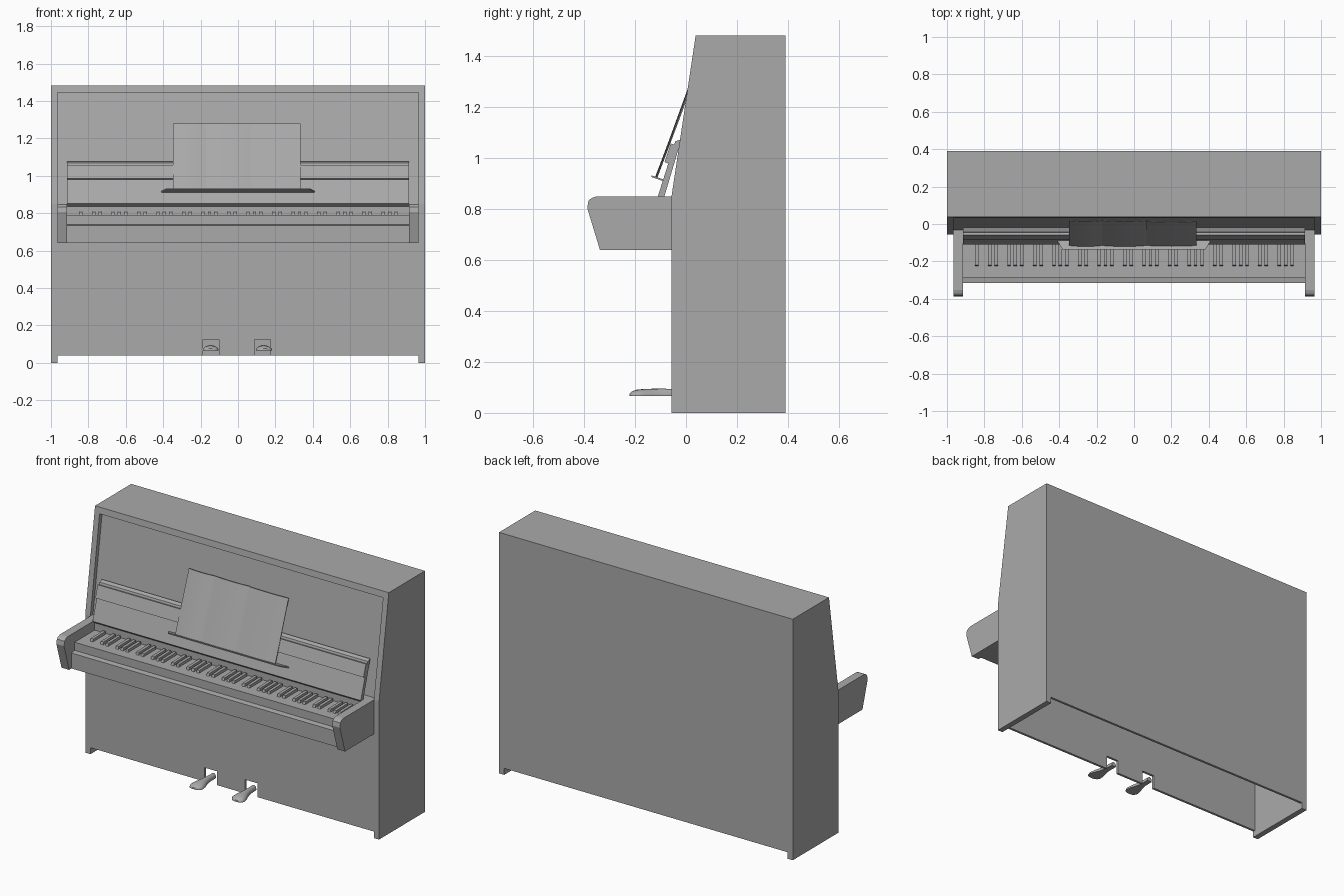
import bpy, bmesh, math
from mathutils import Vector

cube = bpy.data.objects.get("Cube")
if cube:
    bpy.data.objects.remove(cube, do_unlink=True)

grey = bpy.data.materials.new("plain_grey")
grey.use_nodes = True
COLOUR = (0.4, 0.4, 0.4, 1)
grey.diffuse_color = COLOUR
grey.node_tree.nodes["Principled BSDF"].inputs["Base Color"].default_value = COLOUR


def make(name, bm):
    """Turn a bmesh into a coloured object."""
    bmesh.ops.recalc_face_normals(bm, faces=bm.faces)
    mesh = bpy.data.meshes.new(name)
    bm.to_mesh(mesh)
    bm.free()
    mesh.materials.append(grey)
    obj = bpy.data.objects.new(name, mesh)
    bpy.context.scene.collection.objects.link(obj)
    return obj


def add_loft(bm, rings):
    """Skin a list of matching closed rings and cap both ends."""
    rows = [[bm.verts.new(p) for p in ring] for ring in rings]
    n = len(rows[0])
    for a, b in zip(rows, rows[1:]):
        for i in range(n):
            bm.faces.new((a[i], a[(i + 1) % n], b[(i + 1) % n], b[i]))
    bm.faces.new(rows[0])
    bm.faces.new(rows[-1])


def prism(name, profile, x0, x1):
    """Extrude a (y, z) side profile from x0 to x1."""
    bm = bmesh.new()
    add_loft(bm, [[(x, y, z) for y, z in profile] for x in (x0, x1)])
    return make(name, bm)


def box_profile(y0, y1, z0, z1):
    return [(y0, z0), (y1, z0), (y1, z1), (y0, z1)]


def cut(obj, cutter):
    """Subtract a helper solid and bake the result."""
    cutter.hide_render = True
    mod = obj.modifiers.new("cut", "BOOLEAN")
    mod.operation = "DIFFERENCE"
    mod.solver = "EXACT"
    mod.object = cutter
    bpy.context.view_layer.update()
    deps = bpy.context.evaluated_depsgraph_get()
    mesh = bpy.data.meshes.new_from_object(obj.evaluated_get(deps))
    obj.modifiers.clear()
    obj.data = mesh
    bpy.data.objects.remove(cutter, do_unlink=True)


# Cabinet: leaning upper front, hollow and open underneath
INNER = 0.965
FRONT, BACK = -0.057, 0.39
cabinet = prism("cabinet", [(FRONT, 0), (FRONT, 0.85), (0.038, 1.483),
                            (BACK, 1.483), (BACK, 0)], -1, 1)
cut(cabinet, prism("foot_cutter", box_profile(-0.5, 0.8, -0.1, 0.04), -INNER, INNER))
cut(cabinet, prism("hollow_cutter", box_profile(FRONT + 0.015, BACK - 0.015, -0.1, 0.75),
                   -INNER, INNER))
cut(cabinet, prism("panel_cutter", [(-0.3, 0.85), (-0.032, 0.85), (0.058, 1.445),
                                    (-0.3, 1.445)], -INNER, INNER))
for x in (-0.145, 0.13):
    cut(cabinet, prism("pedal_hole_cutter", box_profile(-0.1, -0.02, -0.02, 0.125),
                       x - 0.043, x + 0.043))

# Key bed with stepped front, and cheek blocks at both ends
KEYS = 0.913
KEY_TOP = 0.79
prism("key_bed", [(-0.05, 0.64), (-0.315, 0.64), (-0.315, 0.735), (-0.285, 0.74),
                  (-0.285, KEY_TOP), (-0.05, KEY_TOP)], -KEYS, KEYS)
cheek = [(-0.05, 0.64), (-0.338, 0.64), (-0.388, 0.805), (-0.383, 0.833),
         (-0.371, 0.844), (-0.352, 0.85), (-0.05, 0.85)]
prism("right_cheek", cheek, -INNER, -KEYS)
prism("left_cheek", cheek, KEYS, INNER)

# Raised keys in groups of two and three
bm = bmesh.new()
for k in range(1, 51):
    if k % 7 in (0, 1, 3, 4, 6):
        x = -0.875 + 0.0344 * k
        side = [(-0.1, KEY_TOP - 0.005), (-0.225, KEY_TOP - 0.005),
                (-0.218, 0.806), (-0.1, 0.808)]
        add_loft(bm, [[(x + s, y, z) for y, z in side] for s in (-0.009, 0.009)])
make("raised_keys", bm)

# Leaning key lid with an undercut lower edge and a raised upper rail
prism("key_lid", [(-0.09, 0.785), (-0.09, 0.835), (-0.11, 0.852), (-0.042, 1.067),
                  (-0.018, 1.075), (-0.085, 0.85), (-0.045, 0.85), (-0.045, 0.785)],
      -KEYS, KEYS)
prism("lid_rail", [(-0.07, 0.98), (-0.084, 0.985), (-0.06, 1.058), (-0.042, 1.053)],
      -KEYS, KEYS)

# Tilted music ledge, tapering to the front
bm = bmesh.new()
plan = [(-0.413, -0.085, 0.909), (-0.383, -0.135, 0.926),
        (0.383, -0.135, 0.926), (0.413, -0.085, 0.909)]
add_loft(bm, [plan, [(x, y, z + 0.007) for x, y, z in plan]])
make("music_ledge", bm)


# Sheet music: thin bowed pages leaning back
def page(name, x0, x1, bow, lift):
    steps = 8
    low, high = Vector((0, -0.117, 0.922)), Vector((0, 0.018, 1.28))
    front, back = [], []
    for i in range(steps + 1):
        t = i / steps
        front.append((x0 + (x1 - x0) * t, -bow * math.sin(math.pi * t)))
        back.append((front[-1][0], front[-1][1] + 0.004))
    outline = front + back[::-1]
    bm = bmesh.new()
    add_loft(bm, [[(x, base.y + y - push, base.z) for x, y in outline]
                  for base, push in ((low, 0), (high, lift))])
    obj = make(name, bm)
    for poly in obj.data.polygons:
        poly.use_smooth = len(poly.vertices) == 4 and abs(poly.normal.x) < 0.5
    obj.data.set_sharp_from_angle(angle=math.radians(30))


page("right_page", -0.347, -0.17, 0.006, 0)
page("middle_page", -0.17, 0.068, 0.006, 0)
page("left_page", 0.066, 0.335, 0.004, 0.005)


# Pedals: narrow stem widening to a domed, rounded toe
def pedal(name, x_stem, x_toe):
    stations = [(-0.03, 0.016, 0.094), (-0.09, 0.017, 0.095), (-0.13, 0.026, 0.095),
                (-0.165, 0.038, 0.094), (-0.195, 0.042, 0.091),
                (-0.213, 0.034, 0.084), (-0.221, 0.018, 0.076)]
    bm = bmesh.new()
    rings = []
    for i, (y, half, top) in enumerate(stations):
        x = x_stem + (x_toe - x_stem) * i / (len(stations) - 1)
        ring = [(x - half, y, 0.066), (x + half, y, 0.066)]
        for j in range(9):
            a = math.pi * j / 8
            ring.append((x + half * math.cos(a), y,
                         0.071 + (top - 0.071) * math.sin(a)))
        rings.append(ring)
    add_loft(bm, rings)
    obj = make(name, bm)
    obj.data.shade_smooth()
    obj.data.set_sharp_from_angle(angle=math.radians(40))


pedal("right_pedal", -0.145, -0.147)
pedal("left_pedal", 0.13, 0.143)
